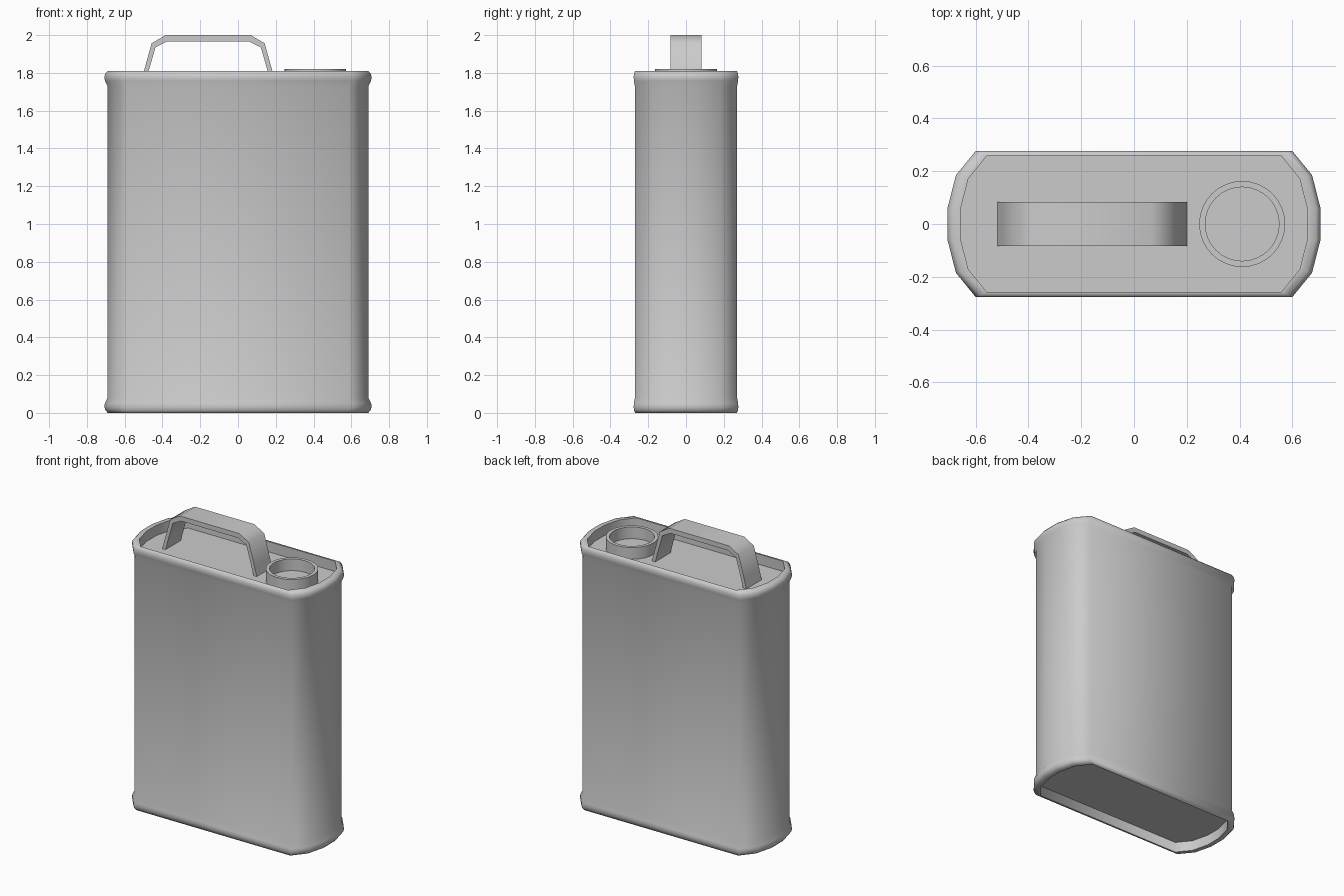
import bpy, bmesh
from math import radians, cos, sin, tau

if "Cube" in bpy.data.objects:
    bpy.data.objects.remove(bpy.data.objects["Cube"])


def make_object(name, bm, angle):
    bmesh.ops.recalc_face_normals(bm, faces=bm.faces)
    mesh = bpy.data.meshes.new(name)
    bm.to_mesh(mesh)
    bm.free()
    ob = bpy.data.objects.new(name, mesh)
    bpy.context.collection.objects.link(ob)
    bpy.ops.object.select_all(action='DESELECT')
    ob.select_set(True)
    bpy.context.view_layer.objects.active = ob
    bpy.ops.object.shade_smooth_by_angle(angle=radians(angle))
    return ob


def loft(bm, outline, profile, caps=True, closed=False):
    """Stack scaled copies of an outline; profile is (scale, z)."""
    rings = [[bm.verts.new((x * s, y * s, z)) for x, y in outline]
             for s, z in profile]
    pairs = list(zip(rings, rings[1:]))
    if closed:
        pairs.append((rings[-1], rings[0]))
    n = len(outline)
    for a, b in pairs:
        for i in range(n):
            j = (i + 1) % n
            bm.faces.new((a[i], a[j], b[j], b[i]))
    if caps:
        bm.faces.new(rings[0])
        bm.faces.new(rings[-1])


# Can body: flat long sides, faceted ends, rolled rims, recessed top and bottom
H = 1.81
end = [(0.60, -0.277), (0.675, -0.185), (0.707, -0.06)]
right = end + [(x, -y) for x, y in reversed(end)]
outline = right + [(-x, -y) for x, y in right]
rim = [(0.93, 0.07), (0.93, 0.0), (0.975, 0.0), (0.993, 0.014),
       (1.0, 0.03), (0.997, 0.052), (0.977, 0.08)]
profile = rim + [(s, H - z) for s, z in reversed(rim)]
bm = bmesh.new()
loft(bm, outline, profile)
make_object("can_body", bm, 55)

# Spout collar: short open ring standing in the top recess
circle = [(cos(tau * i / 32), sin(tau * i / 32)) for i in range(32)]
bm = bmesh.new()
loft(bm, circle, [(0.163, 1.735), (0.163, 1.82), (0.14, 1.82), (0.14, 1.735)],
     caps=False, closed=True)
spout = make_object("spout_collar", bm, 40)
spout.location.x = 0.41

# Carrying handle: bent flat strap extruded across y
half_outer = [(0.36, 1.735), (0.34, 1.81), (0.299, 1.957), (0.225, 2.0)]
half_inner = [(0.335, 1.735), (0.315, 1.81), (0.279, 1.935), (0.216, 1.967)]


def arch(half):
    return [(-x, z) for x, z in half] + [(x, z) for x, z in reversed(half)]


bm = bmesh.new()
W = 0.083
sections = [[bm.verts.new((x - 0.158, y, z))
             for (x, z), y in ((o, -W), (o, W), (i, W), (i, -W))]
            for o, i in zip(arch(half_outer), arch(half_inner))]
for a, b in zip(sections, sections[1:]):
    for k in range(4):
        m = (k + 1) % 4
        bm.faces.new((a[k], a[m], b[m], b[k]))
bm.faces.new(sections[0])
bm.faces.new(sections[-1])
make_object("handle", bm, 50)
